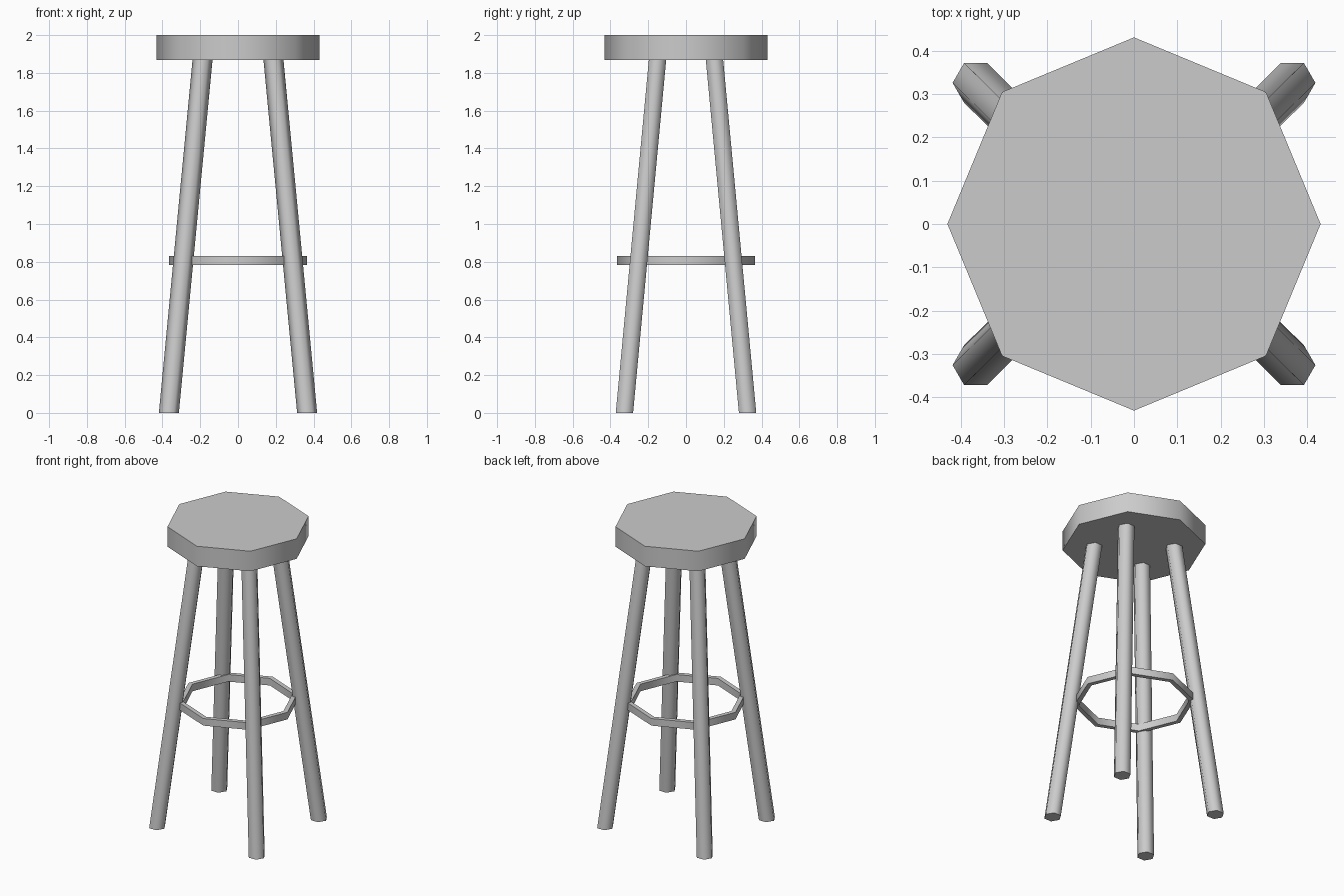
import bpy, bmesh
from math import cos, sin, tau, radians

if "Cube" in bpy.data.objects:
    bpy.data.objects.remove(bpy.data.objects["Cube"])


def circle(bm, r, n, x, y, z):
    return [bm.verts.new((x + r * cos(tau * i / n), y + r * sin(tau * i / n), z)) for i in range(n)]


def bridge(bm, a, b):
    n = len(a)
    for i in range(n):
        bm.faces.new((a[i], a[(i + 1) % n], b[(i + 1) % n], b[i]))


def finish(name, bm):
    bmesh.ops.recalc_face_normals(bm, faces=bm.faces[:])
    me = bpy.data.meshes.new(name)
    bm.to_mesh(me)
    bm.free()
    ob = bpy.data.objects.new(name, me)
    bpy.context.collection.objects.link(ob)
    bpy.ops.object.select_all(action='DESELECT')
    ob.select_set(True)
    bpy.context.view_layer.objects.active = ob
    bpy.ops.object.shade_smooth_by_angle(angle=radians(65))


def prism(name, r, n, bottom, top):
    bm = bmesh.new()
    a, b = circle(bm, r, n, *bottom), circle(bm, r, n, *top)
    bridge(bm, a, b)
    bm.faces.new(a)
    bm.faces.new(b)
    finish(name, bm)


# Octagonal seat
prism("seat", 0.431, 8, (0, 0, 1.867), (0, 0, 2.0))

# Four splayed six-sided legs with level ends
for side, sx in (("left", -1), ("right", 1)):
    for end, sy in (("front", -1), ("back", 1)):
        prism(f"{end}_{side}_leg", 0.053, 6,
              (sx * 0.366, sy * 0.326, 0), (sx * 0.188, sy * 0.151, 1.867))

# Octagonal foot ring with a rectangular section
bm = bmesh.new()
section = [(0.364, 0.783), (0.364, 0.83), (0.334, 0.83), (0.334, 0.783)]
loops = [circle(bm, r, 8, 0, 0, z) for r, z in section]
for i in range(4):
    bridge(bm, loops[i], loops[(i + 1) % 4])
finish("foot_ring", bm)
